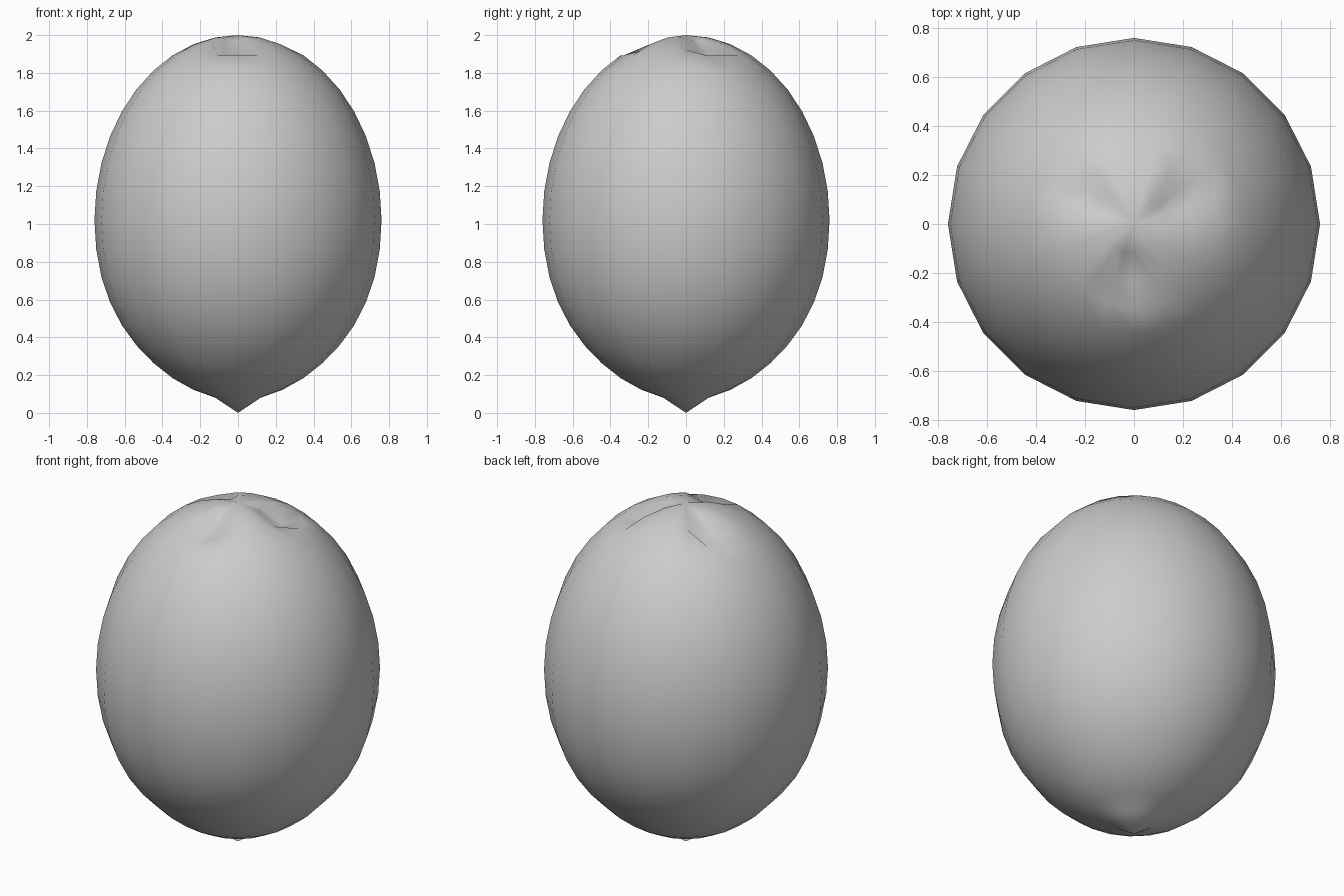
import bpy, bmesh
from math import sin, cos, radians

if "Cube" in bpy.data.objects:
    bpy.data.objects.remove(bpy.data.objects["Cube"])

SEG, RINGS = 20, 20
R, H, MID = 0.76, 0.98, 1.02

# dents of the three germination pores: {angle in degrees: depth} on ring 2
DENTS = {252: 0.07, 270: 0.08, 288: 0.03,
         0: 0.03, 18: 0.07, 36: 0.08,
         144: 0.08, 162: 0.04}
# bottom rings lifted so the base draws to a point
LIFT = {19: 0.028, 18: 0.034, 17: 0.036, 16: 0.036, 15: 0.03, 14: 0.02, 13: 0.01}

bm = bmesh.new()
top = bm.verts.new((0, 0, 2))
tip = bm.verts.new((0, 0, 0))

# egg-shaped shell, ring by ring
rings = []
for i in range(1, RINGS):
    t = radians(180 * i / RINGS)
    ring = []
    for j in range(SEG):
        deg = j * 360 // SEG
        a = radians(deg)
        z = MID + H * cos(t) + LIFT.get(i, 0)
        if i == 2:
            z -= DENTS.get(deg, 0)
        if i == 1:
            z -= DENTS.get(deg, 0) * 0.25
        ring.append(bm.verts.new((R * sin(t) * cos(a), R * sin(t) * sin(a), z)))
    rings.append(ring)

for j in range(SEG):
    k = (j + 1) % SEG
    bm.faces.new((top, rings[0][j], rings[0][k]))
    bm.faces.new((tip, rings[-1][k], rings[-1][j]))
    for a, b in zip(rings, rings[1:]):
        bm.faces.new((a[j], b[j], b[k], a[k]))

for f in bm.faces:
    f.smooth = True
bmesh.ops.recalc_face_normals(bm, faces=bm.faces)
mesh = bpy.data.meshes.new("coconut_shell")
bm.to_mesh(mesh)
bm.free()
shell = bpy.data.objects.new("coconut_shell", mesh)
bpy.context.collection.objects.link(shell)
